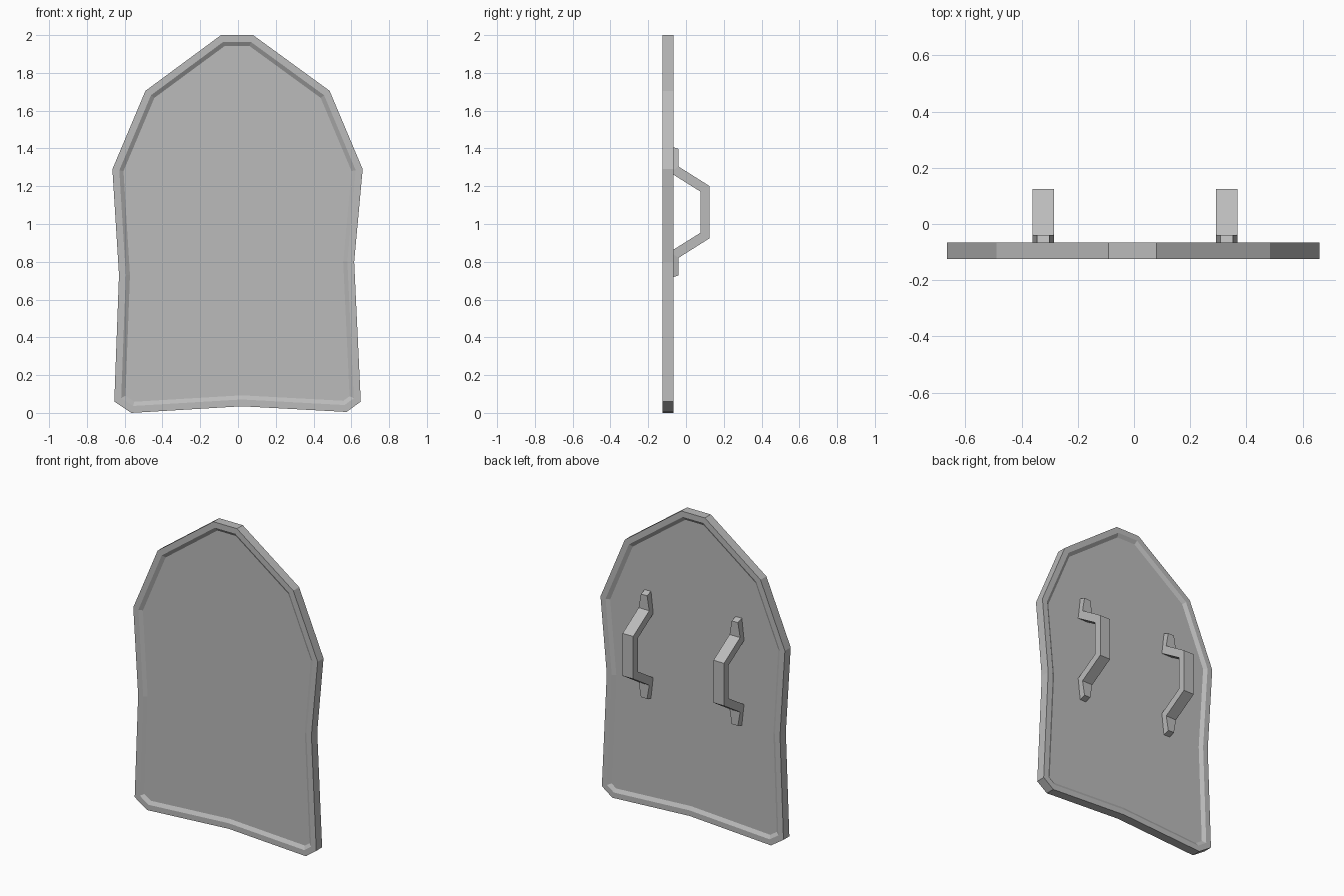
import bpy, bmesh
from mathutils import Vector

cube = bpy.data.objects.get("Cube")
if cube:
    bpy.data.objects.remove(cube)

grey = bpy.data.materials.new("plain_grey")
grey.use_nodes = True
colour = (0.5, 0.5, 0.5, 1)
grey.diffuse_color = colour
grey.node_tree.nodes["Principled BSDF"].inputs["Base Color"].default_value = colour


def finish(bm, name):
    bmesh.ops.recalc_face_normals(bm, faces=bm.faces)
    mesh = bpy.data.meshes.new(name)
    bm.to_mesh(mesh)
    bm.free()
    mesh.materials.append(grey)
    obj = bpy.data.objects.new(name, mesh)
    bpy.context.collection.objects.link(obj)
    return obj


def bridge(bm, a, b):
    n = len(a)
    for i in range(n):
        j = (i + 1) % n
        bm.faces.new((a[i], a[j], b[j], b[i]))


def inset(points, d):
    """Mitred inward offset of a clockwise outline."""
    result = []
    for i, p in enumerate(points):
        u = (p - points[i - 1]).normalized()
        v = (points[(i + 1) % len(points)] - p).normalized()
        nu, nv = Vector((u.y, -u.x)), Vector((v.y, -v.x))
        result.append(p + (nu + nv) * d / (1 + nu.dot(nv)))
    return result


# Shield board: flat rim with a sloped step down to a sunken panel on both sides
outline = [Vector(p) for p in (
    (-0.09, 2), (0.08, 2), (0.485, 1.705), (0.66, 1.29), (0.615, 0.8),
    (0.65, 0.06), (0.575, 0.005), (0.02, 0.035), (-0.565, 0), (-0.655, 0.06),
    (-0.63, 0.73), (-0.665, 1.29), (-0.49, 1.705))]
FRONT, BACK, DEPTH = -0.125, -0.065, 0.015
bm = bmesh.new()
rings = []
for offset, y in ((0.058, FRONT + DEPTH), (0.036, FRONT), (0, FRONT),
                  (0, BACK), (0.036, BACK), (0.058, BACK - DEPTH)):
    rings.append([bm.verts.new((p.x, y, p.y)) for p in inset(outline, offset)])
for a, b in zip(rings, rings[1:]):
    bridge(bm, a, b)
bm.faces.new(rings[0])
bm.faces.new(rings[-1])
finish(bm, "shield_board")

# Handles: bent bars with tapered feet, mirrored about their middle height
MIDDLE = 1.0625
# outer y, outer height, inner y, inner height, half width
half = [(-0.04, 0.335, -0.085, 0.35, 0.022),
        (-0.04, 0.242, -0.085, 0.21, 0.038),
        (0.125, 0.138, 0.078, 0.108, 0.038)]
stations = [(*s, 1) for s in half] + [(*s, -1) for s in reversed(half)]
for name, x in (("right_handle", -0.323), ("left_handle", 0.33)):
    bm = bmesh.new()
    rings = []
    for oy, oz, iy, iz, w, side in stations:
        corners = ((-w, oy, oz), (w, oy, oz), (w, iy, iz), (-w, iy, iz))
        rings.append([bm.verts.new((x + dx, y, MIDDLE + side * z))
                      for dx, y, z in corners])
    for a, b in zip(rings, rings[1:]):
        bridge(bm, a, b)
    bm.faces.new(rings[0])
    bm.faces.new(rings[-1])
    finish(bm, name)
